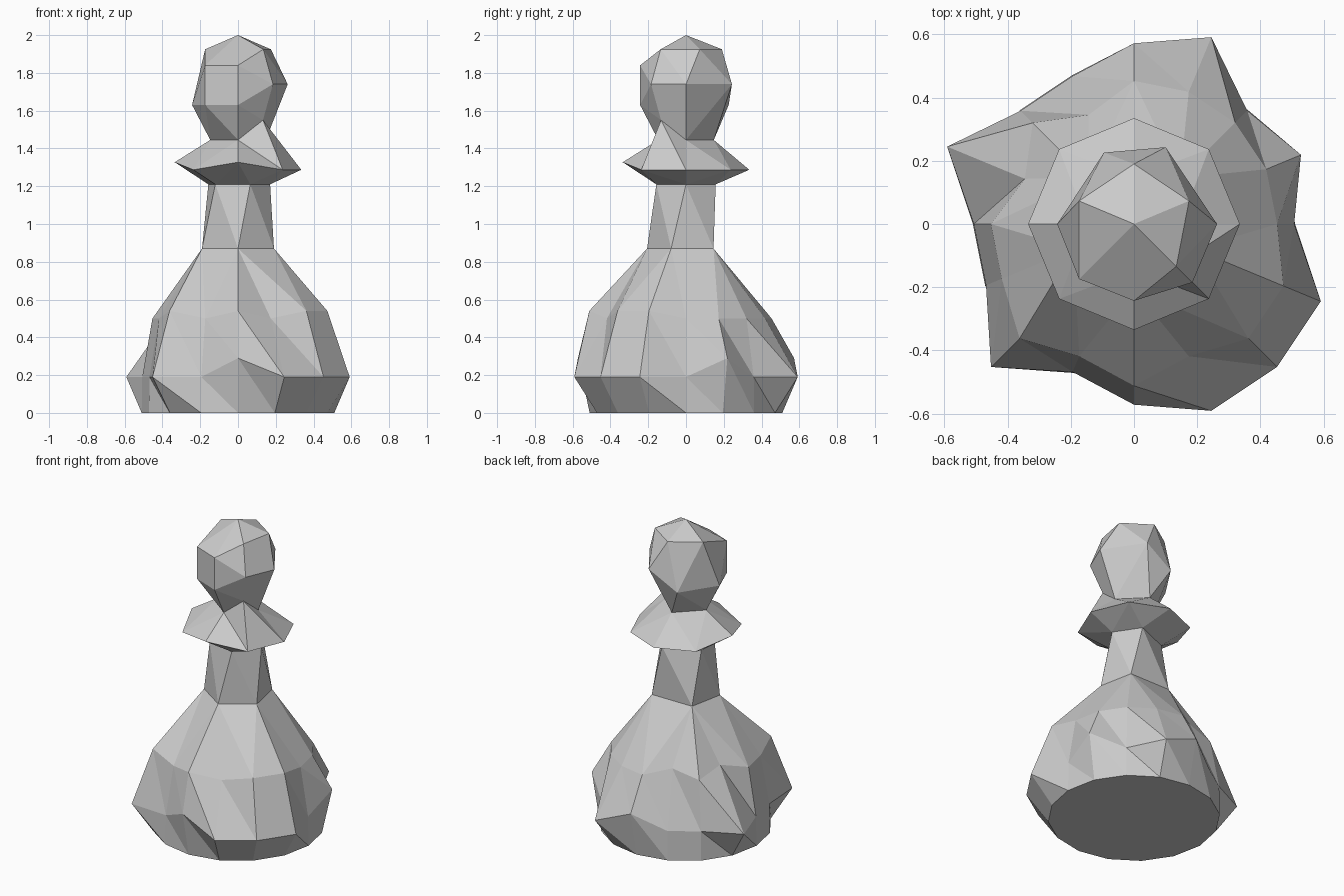
import bpy, bmesh
from math import sin, cos, radians

if "Cube" in bpy.data.objects:
    bpy.data.objects.remove(bpy.data.objects["Cube"])


def pt(deg, r, z):
    return (r * cos(radians(deg)), r * sin(radians(deg)), z)


def finish(name, bm):
    me = bpy.data.meshes.new(name)
    bm.to_mesh(me)
    bm.free()
    bpy.context.collection.objects.link(bpy.data.objects.new(name, me))


def stitch(bm, a, va, b, vb):
    # Join lower ring a to upper ring b with triangles, choosing the shorter diagonal
    ang_a = [p[0] for p in a] + [a[0][0] + 360]
    ang_b = [p[0] for p in b] + [b[0][0] + 360]
    na, nb, i, j = len(a), len(b), 0, 0
    while i < na or j < nb:
        step_a = j == nb or (i < na and
                             abs(ang_a[i + 1] - ang_b[j]) <= abs(ang_b[j + 1] - ang_a[i]) + 1e-6)
        if step_a:
            bm.faces.new((va[i % na], va[(i + 1) % na], vb[j % nb]))
            i += 1
        else:
            bm.faces.new((va[i % na], vb[(j + 1) % nb], vb[j % nb]))
            j += 1


def loft(name, rings, floor=False):
    bm = bmesh.new()
    verts = [[bm.verts.new(pt(*p)) for p in ring] for ring in rings]
    for k in range(len(rings) - 1):
        stitch(bm, rings[k], verts[k], rings[k + 1], verts[k + 1])
    if floor:
        bm.faces.new(verts[0][::-1])
    finish(name, bm)


def coded(codes, kinds):
    return [(22.5 * k, *kinds[c]) for k, c in enumerate(codes)]


# Base: 16-sided, with uneven bulges marked by letter codes
foot = [(22.5 * k, 0.51, 0) for k in range(16)]
belly = coded("nmnbmnnbnnbnmbbb",
              {"n": (0.507, 0.19), "m": (0.572, 0.29), "b": (0.64, 0.19)})
shoulder = coded("cccccdcdccbcbcbb",
                 {"c": (0.453, 0.5), "d": (0.374, 0.54), "b": (0.512, 0.54)})
neck_low = [(a, 0.206, 0.87) for a in (-22.5, 45, 135, 202.5, 270)]
loft("base", [foot, belly, shoulder, neck_low], floor=True)

# Neck: twisted five-sided column
neck_top = [(a, 0.17, 1.21) for a in (0, 67.5, 157.5, 225, 292.5)]
loft("neck", [neck_low, neck_top])

# Collar: eight-sided rim, narrowing to the head
rim = [(45 * k, 0.335, 1.327 if k in (4, 6) else 1.287) for k in range(8)]
head_low = [(a, 0.147, 1.445) for a in (0, 90, 180, 270)] + [(315, 0.187, 1.55)]
loft("collar", [neck_top, rim, head_low])

# Head: faceted ball, convex hull of its corners
corners = [pt(*p) for p in head_low] + [
    (0.263, 0, 1.74), (0.1, 0.243, 1.74), (0.185, -0.185, 1.74),
    (-0.095, 0.226, 1.63), (-0.243, 0, 1.63), (-0.174, -0.174, 1.63), (0, -0.243, 1.63),
    (-0.174, -0.174, 1.84), (0, -0.243, 1.84),
    (0.174, 0.073, 1.925), (0, 0.19, 1.925), (-0.174, 0.073, 1.925), (0.134, -0.134, 1.925),
    (0, 0, 2)]
bm = bmesh.new()
for c in corners:
    bm.verts.new(c)
bmesh.ops.convex_hull(bm, input=bm.verts[:])
bmesh.ops.recalc_face_normals(bm, faces=bm.faces[:])
finish("head", bm)
